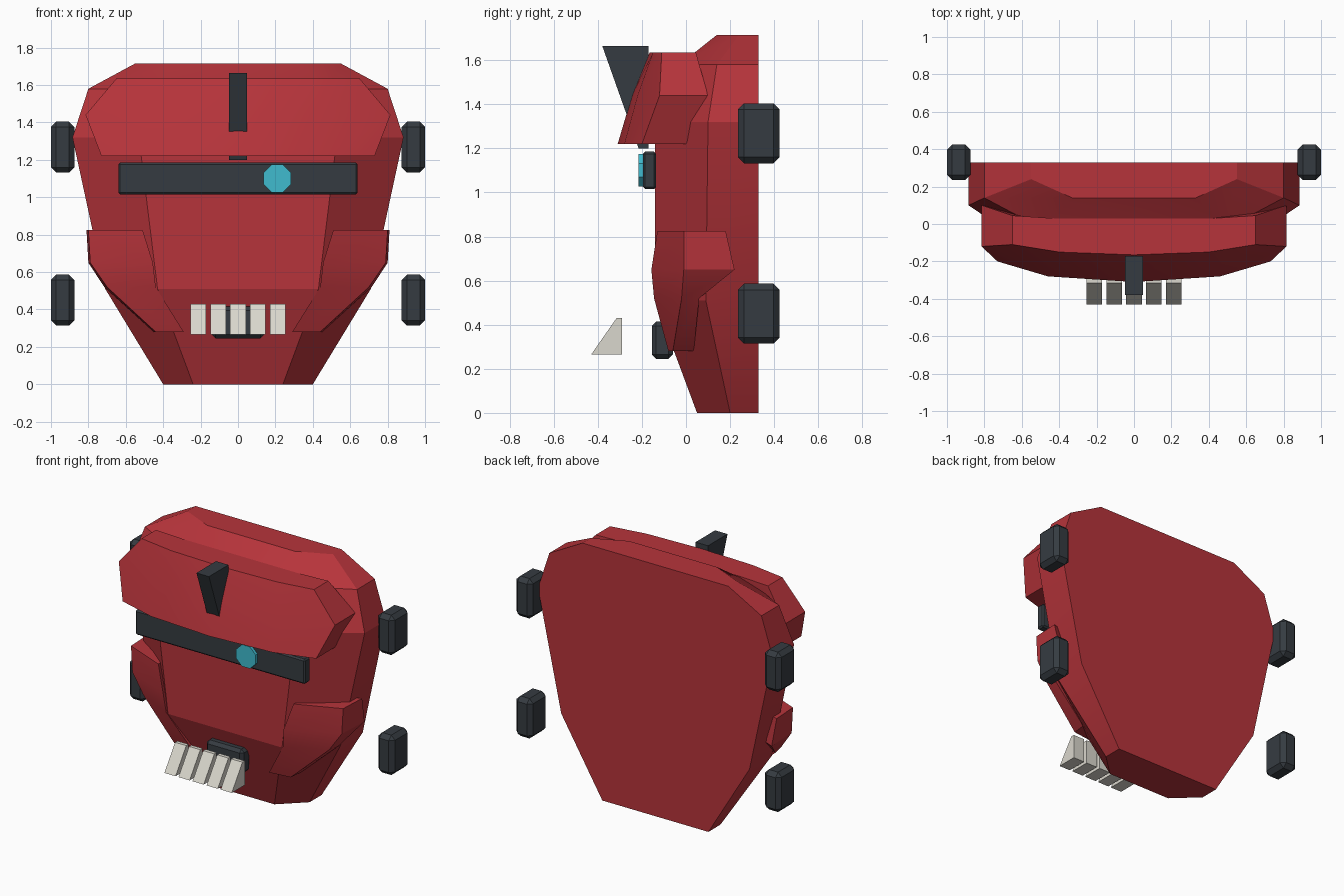
import bpy, bmesh, math

cube = bpy.data.objects.get("Cube")
if cube:
    bpy.data.objects.remove(cube, do_unlink=True)


def material(name, r, g, b):
    m = bpy.data.materials.new(name)
    m.use_nodes = True
    m.diffuse_color = (r, g, b, 1)
    m.node_tree.nodes["Principled BSDF"].inputs["Base Color"].default_value = (r, g, b, 1)
    return m


RED = material("red paint", 0.47, 0.034, 0.043)
DARK = material("dark metal", 0.036, 0.044, 0.053)
BONE = material("bone", 0.70, 0.68, 0.61)
CYAN = material("cyan glow", 0.05, 0.50, 0.62)


def finish(name, bm, mat, smooth=True):
    bmesh.ops.recalc_face_normals(bm, faces=bm.faces)
    mesh = bpy.data.meshes.new(name)
    bm.to_mesh(mesh)
    bm.free()
    mesh.materials.append(mat)
    obj = bpy.data.objects.new(name, mesh)
    bpy.context.collection.objects.link(obj)
    if smooth:
        bpy.ops.object.select_all(action='DESELECT')
        obj.select_set(True)
        bpy.context.view_layer.objects.active = obj
        bpy.ops.object.shade_smooth_by_angle(angle=math.radians(20))
    return obj


def loft(name, rings, mat, smooth=True):
    """Skin a stack of equal-length closed rings and cap both ends."""
    bm = bmesh.new()
    loops = [[bm.verts.new(p) for p in ring] for ring in rings]
    for a, b in zip(loops, loops[1:]):
        for i in range(len(a)):
            j = (i + 1) % len(a)
            bm.faces.new((a[i], a[j], b[j], b[i]))
    bm.faces.new(loops[0][::-1])
    bm.faces.new(loops[-1])
    return finish(name, bm, mat, smooth)


def mirrored(half, z):
    """Close a half outline, given from front to back, across x = 0."""
    other = [(-x, y) for x, y in reversed(half) if x > 0]
    return [(x, y, z) for x, y in half + other]


def prism(name, profile, x, width, mat):
    """Extrude a y-z profile along x."""
    rings = [[(x + s * width / 2, y, z) for y, z in profile] for s in (-1, 1)]
    return loft(name, rings, mat, False)


def block(name, lo, hi, mat, bevel):
    bm = bmesh.new()
    bmesh.ops.create_cube(bm, size=1)
    for v in bm.verts:
        v.co = [(a + b) / 2 + c * (b - a) for a, b, c in zip(lo, hi, v.co)]
    bmesh.ops.bevel(bm, geom=bm.edges[:], offset=bevel, segments=1, affect='EDGES')
    return finish(name, bm, mat, False)


# Face shell: height, half width, side front y, front half width, front y
BACK = 0.33
shell = [(0, 0.40, 0.20, 0.24, 0.05),
         (0.51, 0.71, 0.09, 0.43, -0.14),
         (1.32, 0.885, 0.10, 0.53, -0.14),
         (1.58, 0.80, 0.14, 0.48, -0.03),
         (1.715, 0.55, 0.24, 0.33, 0.14)]
loft("face_shell", [mirrored([(xf, yf), (x, ys), (x, BACK)], z)
                    for z, x, ys, xf, yf in shell], RED)

# Heavy curved brow
brow = [(1.22, [(0, -0.31), (0.46, -0.28), (0.73, -0.20), (0.73, 0.0), (0.42, -0.05)]),
        (1.44, [(0, -0.245), (0.46, -0.22), (0.815, -0.12), (0.815, 0.10), (0.42, 0.03)]),
        (1.635, [(0, -0.165), (0.40, -0.15), (0.65, -0.11), (0.65, 0.045), (0.42, 0.03)])]
loft("brow", [mirrored(half, z) for z, half in brow], RED)

# Cheek guards: inner edge, outer front edge, outer back edge, buried edge
cheek = [(0.28, [(0.29, -0.08), (0.44, -0.06), (0.45, 0.035), (0.30, 0.03)]),
         (0.52, [(0.44, -0.145), (0.70, -0.02), (0.715, 0.06), (0.45, 0.05)]),
         (0.65, [(0.455, -0.157), (0.79, -0.01), (0.80, 0.22), (0.50, 0.10)]),
         (0.825, [(0.51, -0.13), (0.80, -0.01), (0.81, 0.18), (0.53, 0.10)])]
for side, s in (("left", 1), ("right", -1)):
    loft("cheek_guard_" + side, [[(s * x, y, z) for x, y in pts] for z, pts in cheek], RED)

    # Side pegs, upper and lower
    for level, z in (("lower", 0.45), ("upper", 1.268)):
        x0, x1 = sorted((s * 0.875, s))
        block(f"{level}_peg_{side}", (x0, 0.235, z - 0.136), (x1, 0.425, z + 0.136), DARK, 0.028)

# Visor bar with its single eye
block("visor", (-0.64, -0.195, 1.015), (0.64, -0.135, 1.185), DARK, 0.01)
R = 0.08
octagon = [(0.21 + R * math.cos(a), 1.10 + R * math.sin(a))
           for a in (math.pi / 8 + i * math.pi / 4 for i in range(8))]
loft("eye", [[(x, y, z) for x, z in octagon] for y in (-0.215, -0.185)], CYAN, False)

# Forehead fin
prism("forehead_fin", [(-0.38, 1.665), (-0.17, 1.665), (-0.17, 1.2), (-0.215, 1.2)], 0, 0.094, DARK)

# Mouth block and the row of wedge teeth
block("mouth", (-0.14, -0.155, 0.245), (0.14, -0.06, 0.415), DARK, 0.02)
for i in range(5):
    prism(f"tooth_{i + 1}", [(-0.43, 0.265), (-0.29, 0.265), (-0.29, 0.43), (-0.315, 0.43)],
          (i - 2) * 0.106, 0.084, BONE)
